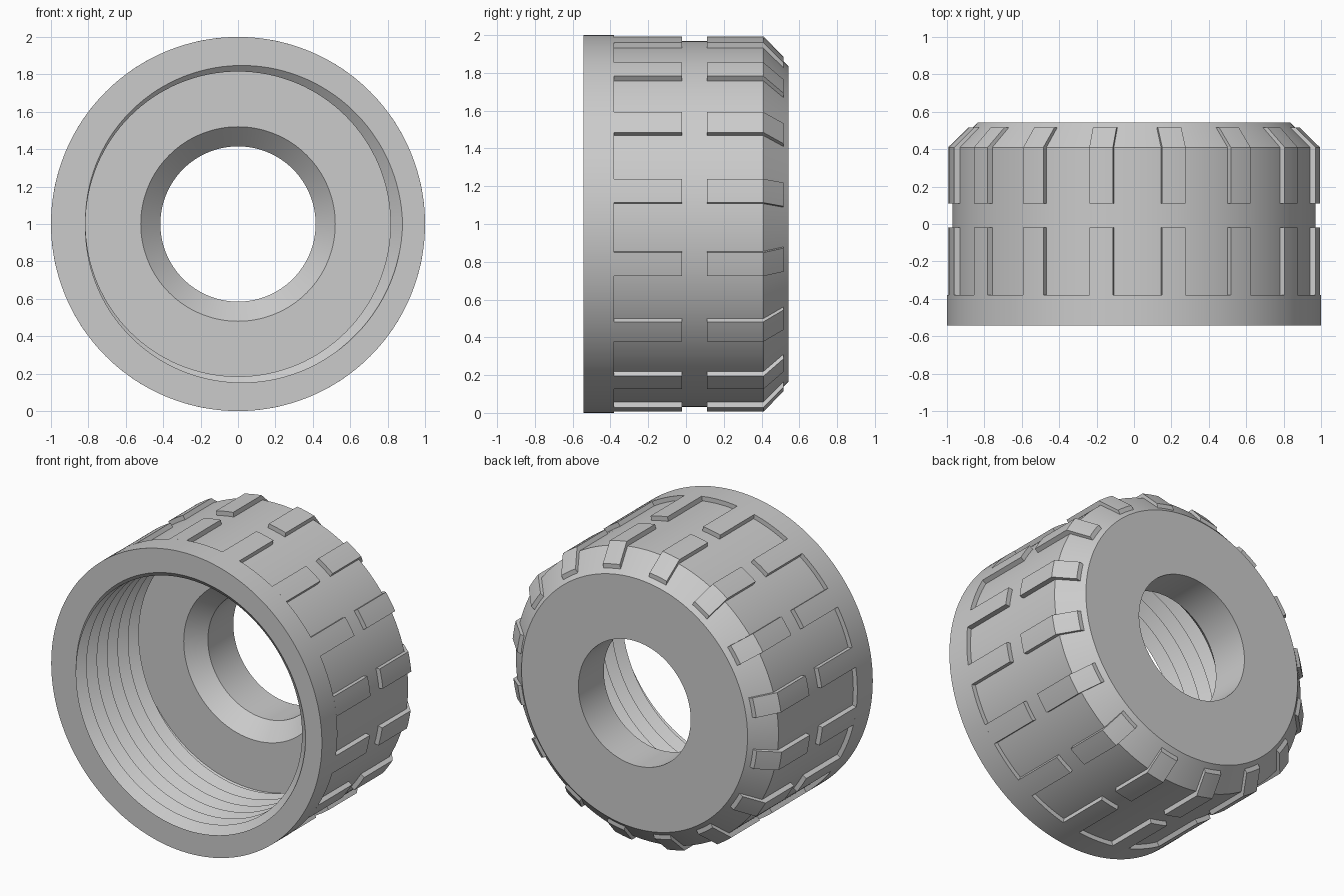
import bpy, bmesh, math

cube = bpy.data.objects.get("Cube")
if cube:
    bpy.data.objects.remove(cube, do_unlink=True)

HALF = 0.543                    # half the length along y
R_OUT, R_BODY = 1.0, 0.97       # rib / ring radius, recessed body radius
R_HOLE, FLOOR = 0.415, 0.17     # rear hole radius, inner floor position
PITCH, CREST, ROOT = 0.11, 0.815, 0.88
SEGMENTS = 128
RIBS, RIB_HALF, RIB_TURN = 16, 0.064, math.radians(12.35)

grey = bpy.data.materials.new("light_grey")
grey.use_nodes = True
color = (0.6, 0.6, 0.6, 1)
grey.diffuse_color = color
grey.node_tree.nodes["Principled BSDF"].inputs["Base Color"].default_value = color


def finish(bm, name):
    """Clean the mesh and turn it into a smooth shaded object."""
    bmesh.ops.remove_doubles(bm, verts=bm.verts, dist=0.0002)
    bmesh.ops.recalc_face_normals(bm, faces=bm.faces)
    mesh = bpy.data.meshes.new(name)
    bm.to_mesh(mesh)
    bm.free()
    mesh.materials.append(grey)
    obj = bpy.data.objects.new(name, mesh)
    obj.location.z = 1
    bpy.context.collection.objects.link(obj)
    bpy.ops.object.select_all(action='DESELECT')
    obj.select_set(True)
    bpy.context.view_layer.objects.active = obj
    bpy.ops.object.shade_smooth_by_angle(angle=math.radians(25))


def skin(bm, rows):
    """Join neighbouring closed loops of points with faces."""
    loops = [[bm.verts.new(p) for p in row] for row in rows]
    count = len(loops[0])
    for a, b in zip(loops, loops[1:]):
        for i in range(count):
            j = (i + 1) % count
            bm.faces.new((a[i], a[j], b[j], b[i]))
    return loops


def thread_point(turns):
    """Point on the V thread, cut off at the mouth and at the floor."""
    return lambda offset: None


def section(fraction):
    """Cross-section (y, radius) of the cap at a fraction of a full turn."""
    inner = []
    for i in range(-2, 2 * math.ceil((FLOOR + HALF) / PITCH) + 1):
        y = min(max(-HALF + PITCH * (i / 2 + fraction), -HALF), FLOOR)
        phase = ((y + HALF) / PITCH - fraction) % 1
        inner.append((y, CREST + (ROOT - CREST) * (1 - abs(2 * phase - 1))))
    outer = [(-HALF, R_OUT), (-0.38, R_OUT), (-0.38, R_BODY), (0.41, R_BODY), (HALF, 0.835)]
    bore = [(HALF, R_HOLE), (FLOOR + 0.105, R_HOLE), (FLOOR, 0.52)]
    return bore + inner[::-1] + outer


# Cap body: lathed shell with a helical inner thread
bm = bmesh.new()
rows = []
for s in range(SEGMENTS + 1):
    t = 2 * math.pi * s / SEGMENTS
    rows.append([(-r * math.cos(t), y, r * math.sin(t)) for y, r in section(s / SEGMENTS)])
skin(bm, rows)
bmesh.ops.dissolve_degenerate(bm, dist=0.0002, edges=bm.edges)
finish(bm, "threaded_cap_body")


# Grip ribs: profile swept across a narrow arc, repeated around the axis
def ribs(name, profile):
    bm = bmesh.new()
    steps = 4
    for k in range(RIBS):
        a = RIB_TURN + 2 * math.pi * k / RIBS
        rows = []
        for i in range(steps + 1):
            w = RIB_HALF * (2 * i / steps - 1)
            row = []
            for y, r in profile:
                h = math.sqrt(r * r - w * w)
                row.append((w * math.cos(a) + h * math.sin(a), y,
                            h * math.cos(a) - w * math.sin(a)))
            rows.append(row)
        loops = skin(bm, rows)
        bm.faces.new(loops[0])
        bm.faces.new(loops[-1])
    finish(bm, name)


ribs("front_grip_ribs", [(-0.38, 0.95), (-0.38, R_OUT), (-0.02, R_OUT), (-0.02, 0.95)])
ribs("rear_grip_ribs", [(0.11, 0.95), (0.11, R_OUT), (0.41, R_OUT),
                        (0.517, 0.89), (0.517, 0.84), (0.41, 0.94)])
